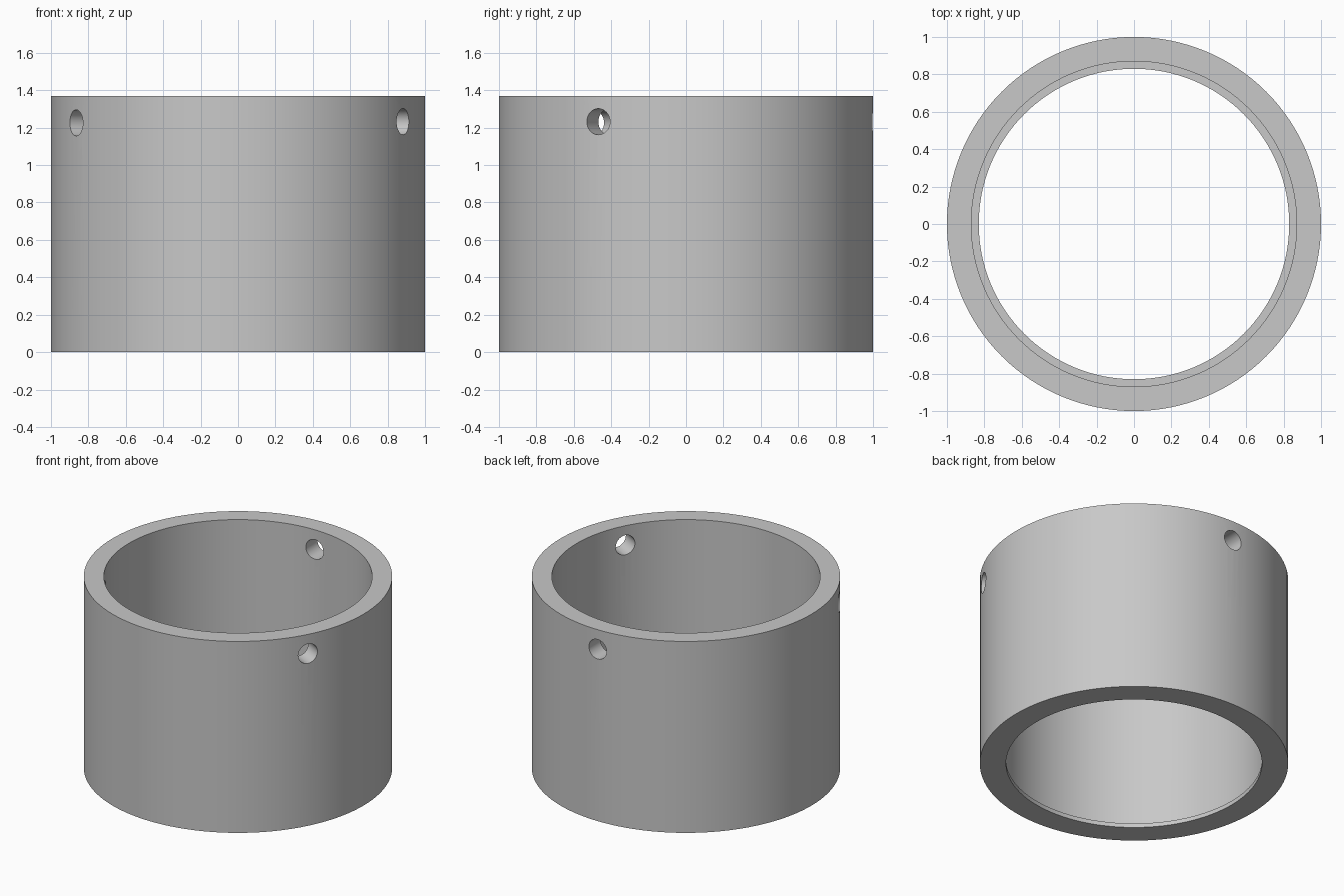
import bpy, bmesh, math
from mathutils import Matrix

if "Cube" in bpy.data.objects:
    bpy.data.objects.remove(bpy.data.objects["Cube"])

SEG = 128
grey = bpy.data.materials.new("light grey")
grey.diffuse_color = (0.58, 0.58, 0.58, 1)
grey.use_nodes = True
grey.node_tree.nodes["Principled BSDF"].inputs["Base Color"].default_value = grey.diffuse_color

# Collar: closed wall profile (radius, height) with a thin inner lip at the base
profile = [(0.83, 0), (1, 0), (1, 1.37), (0.87, 1.37), (0.87, 0.03), (0.83, 0.03)]
bm = bmesh.new()
rings = []
for i in range(SEG):
    a = 2 * math.pi * i / SEG
    rings.append([bm.verts.new((r * math.cos(a), r * math.sin(a), z)) for r, z in profile])
n = len(profile)
for i in range(SEG):
    p, q = rings[i], rings[(i + 1) % SEG]
    for j in range(n):
        k = (j + 1) % n
        bm.faces.new((p[j], q[j], q[k], p[k]))
bmesh.ops.recalc_face_normals(bm, faces=bm.faces)
mesh = bpy.data.meshes.new("collar")
bm.to_mesh(mesh)
bm.free()
mesh.materials.append(grey)
collar = bpy.data.objects.new("collar", mesh)
bpy.context.collection.objects.link(collar)

# Three radial screw holes near the top: (angle, height)
bm = bmesh.new()
for deg, z in ((-28, 1.232), (90, 1.23), (-150, 1.226)):
    m = (Matrix.Translation((0, 0, z)) @ Matrix.Rotation(math.radians(deg), 4, 'Z')
         @ Matrix.Translation((0.94, 0, 0)) @ Matrix.Rotation(math.pi / 2, 4, 'Y'))
    bmesh.ops.create_cone(bm, cap_ends=True, segments=32, radius1=0.07, radius2=0.07,
                          depth=0.4, matrix=m)
cut_mesh = bpy.data.meshes.new("hole_cutter")
bm.to_mesh(cut_mesh)
bm.free()
cut_mesh.materials.append(grey)
cutter = bpy.data.objects.new("hole_cutter", cut_mesh)
bpy.context.collection.objects.link(cutter)

bpy.context.view_layer.objects.active = collar
collar.select_set(True)
mod = collar.modifiers.new("screw_holes", 'BOOLEAN')
mod.operation = 'DIFFERENCE'
mod.solver = 'EXACT'
mod.object = cutter
bpy.ops.object.modifier_apply(modifier=mod.name)
bpy.data.objects.remove(cutter)

# Smooth walls, sharp rims
bpy.ops.object.shade_smooth_by_angle(angle=math.radians(30))
